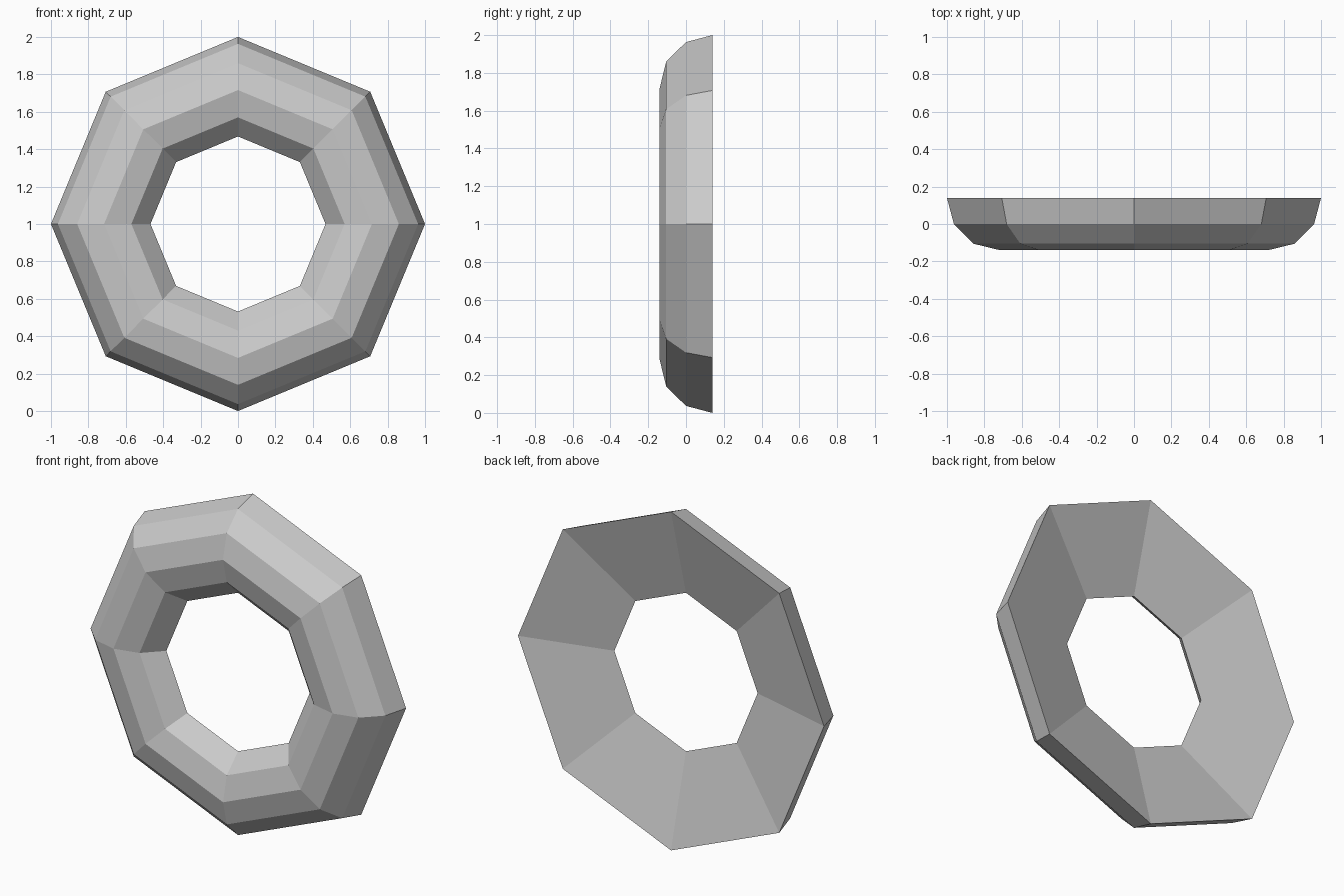
import bpy, bmesh, math
from mathutils import Vector

cube = bpy.data.objects.get("Cube")
if cube:
    bpy.data.objects.remove(cube, do_unlink=True)

SIDES = 8
CENTRE = Vector((0, 0, 1))

# Plain grey material
grey = bpy.data.materials.new("light_grey")
grey.use_nodes = True
colour = (0.6, 0.6, 0.6, 1)
grey.diffuse_color = colour
grey.node_tree.nodes["Principled BSDF"].inputs["Base Color"].default_value = colour

# Ring cross-section as (radius, y): rounded front, dished back
profile = [(1.0, 0.14), (0.963, 0.0), (0.86, -0.105),
           (0.716, -0.14), (0.57, -0.105), (0.468, 0.0)]

# Revolve the closed cross-section around the y axis
bm = bmesh.new()
verts = [bm.verts.new(CENTRE + Vector((0, y, r))) for r, y in profile]
edges = [bm.edges.new((a, b)) for a, b in zip(verts, verts[1:] + verts[:1])]
bmesh.ops.spin(bm, geom=verts + edges, cent=CENTRE, axis=(0, 1, 0),
               angle=math.tau, steps=SIDES, use_merge=False)
bmesh.ops.remove_doubles(bm, verts=bm.verts, dist=0.0005)
bmesh.ops.recalc_face_normals(bm, faces=bm.faces)

mesh = bpy.data.meshes.new("ring")
bm.to_mesh(mesh)
bm.free()
mesh.materials.append(grey)
bpy.context.collection.objects.link(bpy.data.objects.new("ring", mesh))
